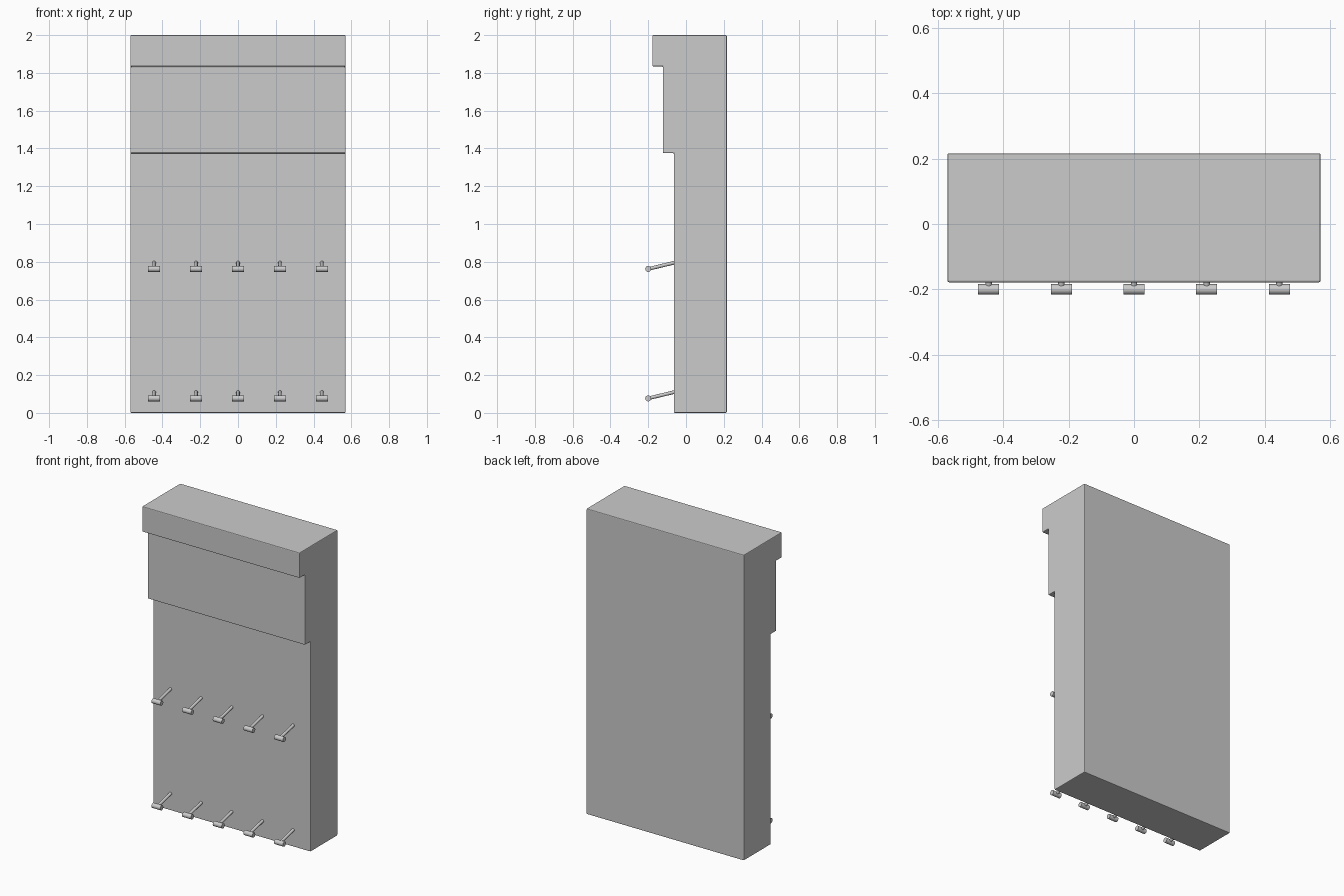
import bpy, bmesh
from mathutils import Vector

if "Cube" in bpy.data.objects:
    bpy.data.objects.remove(bpy.data.objects["Cube"])

HALF_W = 0.57


def finish(bm, name):
    bmesh.ops.recalc_face_normals(bm, faces=bm.faces)
    mesh = bpy.data.meshes.new(name)
    bm.to_mesh(mesh)
    bm.free()
    ob = bpy.data.objects.new(name, mesh)
    bpy.context.collection.objects.link(ob)
    return ob


def rod(name, a, b, radius, sides=16):
    a, b = Vector(a), Vector(b)
    bm = bmesh.new()
    bmesh.ops.create_cone(bm, cap_ends=True, segments=sides,
                          radius1=radius, radius2=radius, depth=(b - a).length)
    ob = finish(bm, name)
    ob.rotation_mode = 'QUATERNION'
    ob.rotation_quaternion = Vector((0, 0, 1)).rotation_difference(b - a)
    ob.location = (a + b) / 2
    for p in ob.data.polygons:
        p.use_smooth = len(p.vertices) == 4
    return ob


# Stepped cabinet: side profile (y, z) extruded across the width
profile = [(0.216, 0), (0.216, 2), (-0.178, 2), (-0.178, 1.834),
           (-0.122, 1.834), (-0.122, 1.375), (-0.064, 1.375), (-0.064, 0)]
bm = bmesh.new()
face = bm.faces.new([bm.verts.new((-HALF_W, y, z)) for y, z in profile])
ext = bmesh.ops.extrude_face_region(bm, geom=[face])
bmesh.ops.translate(bm, vec=(2 * HALF_W, 0, 0),
                    verts=[v for v in ext["geom"] if isinstance(v, bmesh.types.BMVert)])
cabinet = finish(bm, "cabinet")
bevel = cabinet.modifiers.new("edge_bevel", 'BEVEL')
bevel.width = 0.005
bevel.segments = 2
bevel.limit_method = 'ANGLE'

# Two rows of hooks: a sloping stem ending in a short crossbar
for row, z in (("upper", 0.762), ("lower", 0.077)):
    for i in range(5):
        x = (i - 2) * 0.222
        rod(f"{row}_hook_stem_{i + 1}", (x, -0.05, z + 0.036), (x, -0.2, z), 0.0095)
        rod(f"{row}_hook_crossbar_{i + 1}", (x - 0.032, -0.2, z), (x + 0.032, -0.2, z), 0.016)
